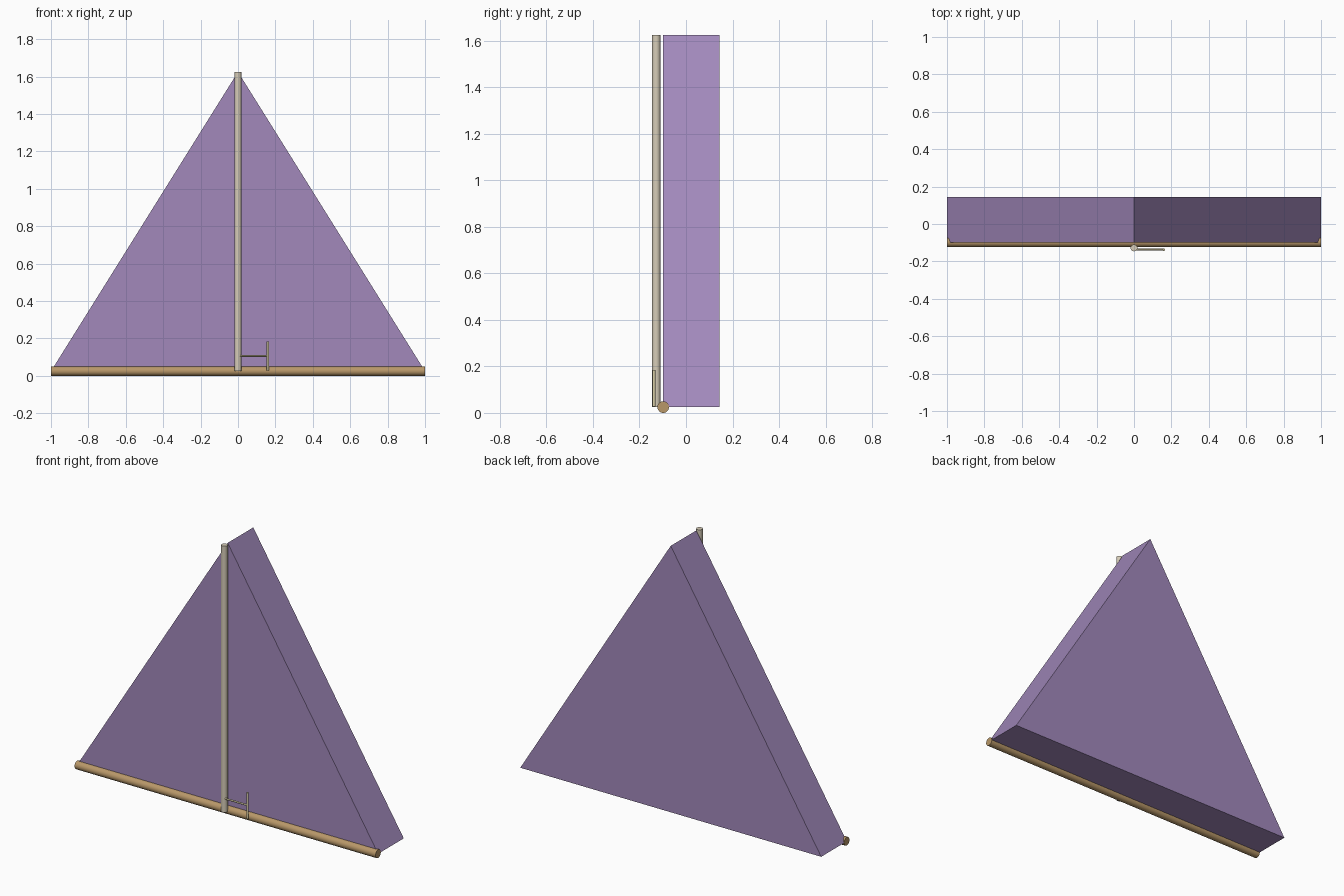
import bpy, bmesh, math
from mathutils import Vector

if "Cube" in bpy.data.objects:
    bpy.data.objects.remove(bpy.data.objects["Cube"])


def material(name, rgb):
    m = bpy.data.materials.new(name)
    m.diffuse_color = (*rgb, 1)
    m.use_nodes = True
    m.node_tree.nodes["Principled BSDF"].inputs["Base Color"].default_value = m.diffuse_color
    return m


purple = material("purple canvas", (0.36, 0.25, 0.50))
tan = material("tan wood", (0.48, 0.31, 0.14))
cream = material("cream pole", (0.68, 0.61, 0.48))
pale = material("pale yellow", (0.68, 0.61, 0.38))


def rod(name, start, end, radius, mat, sides=24):
    a, b = Vector(start), Vector(end)
    bpy.ops.mesh.primitive_cylinder_add(
        vertices=sides, radius=radius, depth=(b - a).length, location=(a + b) / 2,
        rotation=(b - a).to_track_quat('Z', 'Y').to_euler())
    ob = bpy.context.object
    ob.name = name
    ob.data.materials.append(mat)
    bpy.ops.object.shade_smooth_by_angle(angle=math.radians(40))
    return ob


# Triangular tent body: front triangle extruded backwards
FRONT, BACK, BASE, TOP = -0.098, 0.145, 0.025, 1.625
bm = bmesh.new()
tri = bm.faces.new([bm.verts.new(p) for p in
                    ((-1, FRONT, BASE), (1, FRONT, BASE), (0, FRONT, TOP))])
ext = bmesh.ops.extrude_face_region(bm, geom=[tri])
bmesh.ops.translate(bm, vec=(0, BACK - FRONT, 0),
                    verts=[v for v in ext["geom"] if isinstance(v, bmesh.types.BMVert)])
bmesh.ops.recalc_face_normals(bm, faces=bm.faces)
mesh = bpy.data.meshes.new("tent_body")
bm.to_mesh(mesh)
bm.free()
mesh.materials.append(purple)
bpy.context.collection.objects.link(bpy.data.objects.new("tent_body", mesh))

# Base beam and upright pole
rod("base_beam", (-1, FRONT, 0.025), (1, FRONT, 0.025), 0.025, tan)
rod("upright_pole", (0, -0.128, BASE), (0, -0.128, TOP), 0.018, cream)

# Small handle beside the pole
rod("handle_arm", (0, -0.137, 0.107), (0.16, -0.137, 0.107), 0.005, pale, 12)
rod("handle_grip", (0.16, -0.138, 0.028), (0.16, -0.138, 0.185), 0.0065, pale, 12)
